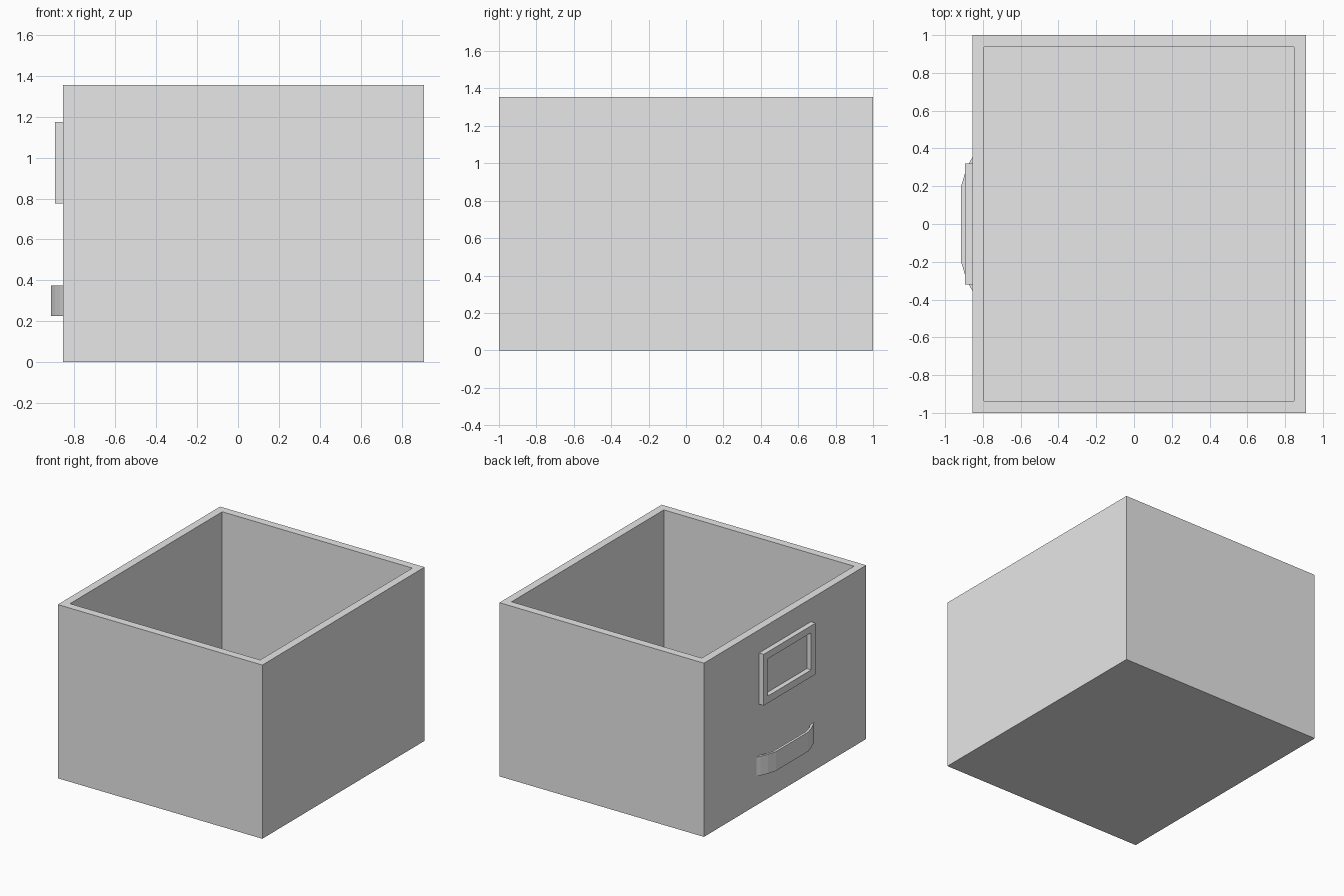
import bpy
import bmesh

cube = bpy.data.objects.get("Cube")
if cube:
    bpy.data.objects.remove(cube, do_unlink=True)

# Single flat grey
GREY = (0.8, 0.8, 0.8, 1.0)
grey = bpy.data.materials.new("light grey")
grey.use_nodes = True
grey.diffuse_color = GREY
grey.node_tree.nodes["Principled BSDF"].inputs["Base Color"].default_value = GREY


def add_object(name, bm):
    bmesh.ops.recalc_face_normals(bm, faces=bm.faces)
    mesh = bpy.data.meshes.new(name)
    bm.to_mesh(mesh)
    bm.free()
    mesh.materials.append(grey)
    obj = bpy.data.objects.new(name, mesh)
    bpy.context.collection.objects.link(obj)
    return obj


def box_mesh(low, high):
    bm = bmesh.new()
    bmesh.ops.create_cube(bm, size=1)
    for v in bm.verts:
        v.co = [(a + b) / 2 + c * (b - a) for a, b, c in zip(low, high, v.co)]
    return bm


def face_towards(bm, axis, sign):
    return max(bm.faces, key=lambda f: sign * f.calc_center_median()[axis])


WALL_X = -0.855   # outer plane of the panel carrying the fittings
THICK = 0.062     # board thickness
HEIGHT = 1.355

# Open box: inset the top to make the rim, then sink it to the floor
bm = box_mesh((WALL_X, -1, 0), (0.91, 1, HEIGHT))
bm.normal_update()
top = face_towards(bm, 2, 1)
bmesh.ops.inset_region(bm, faces=[top], thickness=THICK, use_even_offset=True)
sunk = bmesh.ops.extrude_discrete_faces(bm, faces=[top])["faces"][0]
for v in sunk.verts:
    v.co.z = THICK
add_object("drawer_box", bm)

# Label holder: raised frame around a recessed opening
bm = box_mesh((-0.895, -0.32, 0.775), (WALL_X, 0.32, 1.175))
bm.normal_update()
front = face_towards(bm, 0, -1)
bmesh.ops.inset_region(bm, faces=[front], thickness=0.055, use_even_offset=True)
sunk = bmesh.ops.extrude_discrete_faces(bm, faces=[front])["faces"][0]
for v in sunk.verts:
    v.co.x = WALL_X - 0.002
add_object("label_frame", bm)

# Pull handle: bowed strap, half outline mirrored across y
outer = [(WALL_X, 0.355), (-0.871, 0.325), (-0.895, 0.268), (-0.915, 0.2)]
inner = [(WALL_X, 0.315), (-0.878, 0.262), (-0.895, 0.2)]
outline = outer + [(x, -y) for x, y in reversed(outer)]
outline += inner_half if (inner_half := [(x, -y) for x, y in inner]) else []
outline += list(reversed(inner))
bm = bmesh.new()
base = bm.faces.new([bm.verts.new((x, y, 0.225)) for x, y in outline])
raised = bmesh.ops.extrude_face_region(bm, geom=[base])["geom"]
for v in raised:
    if isinstance(v, bmesh.types.BMVert):
        v.co.z = 0.375
add_object("pull_handle", bm)
